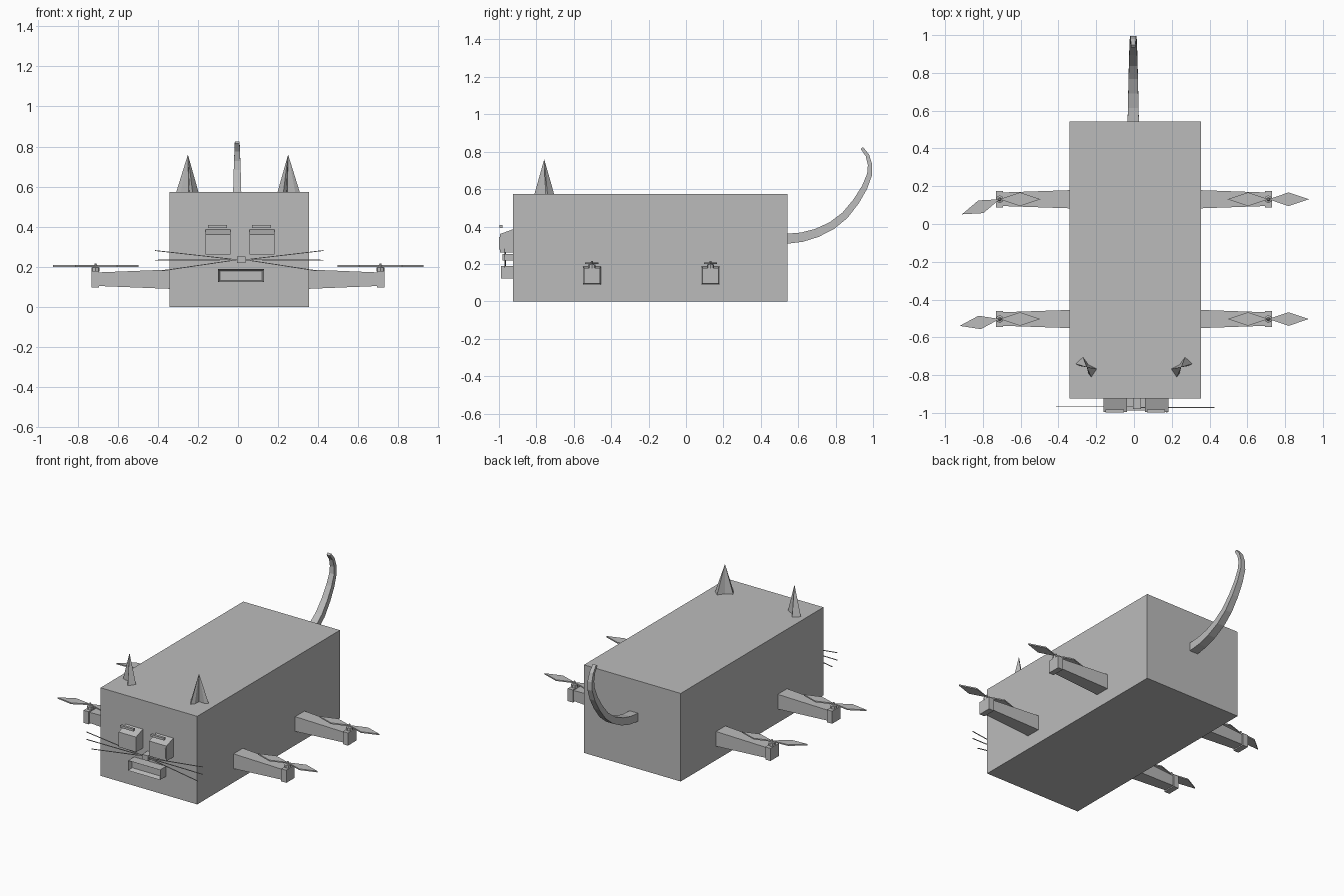
import bpy, bmesh, math
from mathutils import Vector

if "Cube" in bpy.data.objects:
    bpy.data.objects.remove(bpy.data.objects["Cube"])

grey = bpy.data.materials.new("plain_grey")
grey.diffuse_color = (0.5, 0.5, 0.5, 1)
grey.use_nodes = True
grey.node_tree.nodes["Principled BSDF"].inputs["Base Color"].default_value = grey.diffuse_color


def make(name, verts, faces):
    me = bpy.data.meshes.new(name)
    me.from_pydata([tuple(v) for v in verts], [], faces)
    bm = bmesh.new()
    bm.from_mesh(me)
    bmesh.ops.recalc_face_normals(bm, faces=bm.faces)
    bm.to_mesh(me)
    bm.free()
    me.materials.append(grey)
    ob = bpy.data.objects.new(name, me)
    bpy.context.collection.objects.link(ob)
    return ob


def loft(name, rings):
    """Skin a list of equal-sized vertex rings and cap both ends."""
    n = len(rings[0])
    faces = [tuple(range(n)), tuple((len(rings) - 1) * n + i for i in range(n))]
    for r in range(len(rings) - 1):
        for i in range(n):
            j = (i + 1) % n
            faces.append((r * n + i, r * n + j, r * n + n + j, r * n + n + i))
    return make(name, [v for ring in rings for v in ring], faces)


def rect_x(x, y, z, hy, hz):
    return [(x, y - hy, z - hz), (x, y + hy, z - hz), (x, y + hy, z + hz), (x, y - hy, z + hz)]


def box(name, x0, x1, y0, y1, z0, z1):
    y, z, hy, hz = (y0 + y1) / 2, (z0 + z1) / 2, (y1 - y0) / 2, (z1 - z0) / 2
    return loft(name, [rect_x(x0, y, z, hy, hz), rect_x(x1, y, z, hy, hz)])


def disc(x, y, z, r, n=8):
    return [(x + r * math.cos(2 * math.pi * i / n), y + r * math.sin(2 * math.pi * i / n), z)
            for i in range(n)]


def blade(name, x, y, z, angle, length=0.215, half=0.036):
    # diamond blade, pointed at hub and tip
    c, s = math.cos(angle), math.sin(angle)
    outline = [(0, 0), (length / 2, -half), (length, 0), (length / 2, half)]
    loft(name, [[(x + u * c - v * s, y + u * s + v * c, h) for u, v in outline]
                for h in (z - 0.004, z + 0.004)])


# Body
CX = 0.006
box("body", -0.342, 0.354, -0.925, 0.543, 0, 0.573)

# Arms with motor blocks, hubs and diamond rotor blades
for row, y in (("front", -0.503), ("rear", 0.131)):
    for side, s, root in (("left", -1, -0.342), ("right", 1, 0.354)):
        tag = f"{row}_{side}"
        loft("arm_" + tag, [rect_x(root, y, 0.138, 0.048, 0.048),
                            rect_x(s * 0.695, y, 0.138, 0.036, 0.034)])
        xs = sorted((s * 0.693, s * 0.73))
        box("motor_block_" + tag, *xs, y - 0.043, y + 0.043, 0.096, 0.178)
        hx = s * 0.711
        loft("hub_" + tag, [disc(hx, y, 0.176, 0.020), disc(hx, y, 0.196, 0.020),
                            disc(hx, y, 0.199, 0.010), disc(hx, y, 0.216, 0.004)])
        inward = math.pi if s > 0 else 0
        outward = 0
        if s < 0:
            outward = math.pi + (0.38 if row == "rear" else 0.17)
        blade("inner_blade_" + tag, hx, y, 0.204, inward)
        blade("outer_blade_" + tag, hx, y, 0.204, outward)

# Ears: turned outward, with a folded-in front
for side, s in (("left", -1), ("right", 1)):
    c = Vector((s * 0.25, -0.755, 0.565))
    along = Vector((s * 0.76, 0.65, 0))
    front = Vector((s * 0.65, -0.76, 0))
    base = [c + along * a + front * f for a, f in
            ((-0.056, 0.028), (-0.03, 0.022), (0, -0.006), (0.03, 0.022), (0.056, 0.028),
             (0.05, -0.026), (0, -0.014), (-0.05, -0.026))]
    apex = Vector((s * 0.25, -0.758, 0.76))
    make("ear_" + side, base + [apex],
         [tuple(range(8))] + [(i, (i + 1) % 8, 8) for i in range(8)])

# Eyes: boxes with sloped tops, and brow strips
for side, x0 in (("left", -0.162), ("right", 0.057)):
    profile = [(-0.92, 0.262), (-0.995, 0.262), (-0.995, 0.36), (-0.92, 0.387)]
    loft("eye_" + side, [[(x, y, z) for y, z in profile] for x in (x0, x0 + 0.125)])
    box("brow_" + side, x0 + 0.012, x0 + 0.108, -0.998, -0.982, 0.393, 0.408)
box("eye_mark", 0.169, 0.178, -0.999, -0.994, 0.278, 0.345)

# Nose
box("nose", -0.004, 0.038, -0.98, -0.92, 0.218, 0.252)

# Mouth with a recessed opening
mouth = box("mouth", -0.10, 0.13, -0.988, -0.92, 0.123, 0.188)
bm = bmesh.new()
bm.from_mesh(mouth.data)
lip = [f for f in bm.faces if f.normal.y < -0.9]
bmesh.ops.inset_region(bm, faces=lip, thickness=0.013)
bmesh.ops.translate(bm, verts=lip[0].verts, vec=(0, 0.03, 0))
bm.to_mesh(mouth.data)
bm.free()

# Whiskers
for side, s in (("left", -1), ("right", 1)):
    y = -0.965 if s < 0 else -0.972
    for i, (dx, z) in enumerate(((0.42, 0.281), (0.42, 0.233), (0.385, 0.18))):
        loft(f"whisker_{side}_{i}", [rect_x(CX + 0.01 + s * 0.02, y, 0.235, 0.002, 0.002),
                                     rect_x(CX + s * dx, y, z, 0.002, 0.002)])

# Tail: tapered square sweep along a curl
path = [Vector((0, y, z)) for y, z in
        ((0.53, 0.334), (0.62, 0.343), (0.70, 0.366), (0.78, 0.405), (0.85, 0.46), (0.91, 0.535),
         (0.955, 0.61), (0.982, 0.68), (0.984, 0.73), (0.97, 0.78), (0.94, 0.82))]
rings = []
for i, p in enumerate(path):
    t = i / (len(path) - 1)
    d = (path[min(i + 1, len(path) - 1)] - path[max(i - 1, 0)]).normalized()
    n = Vector((0, -d.z, d.y))
    w, h = 0.030 - 0.018 * t, 0.027 - 0.019 * t
    rings.append([p + Vector((a * w - 0.004, 0, 0)) + n * b * h
                  for a, b in ((-1, -1), (1, -1), (1, 1), (-1, 1))])
loft("tail", rings)
